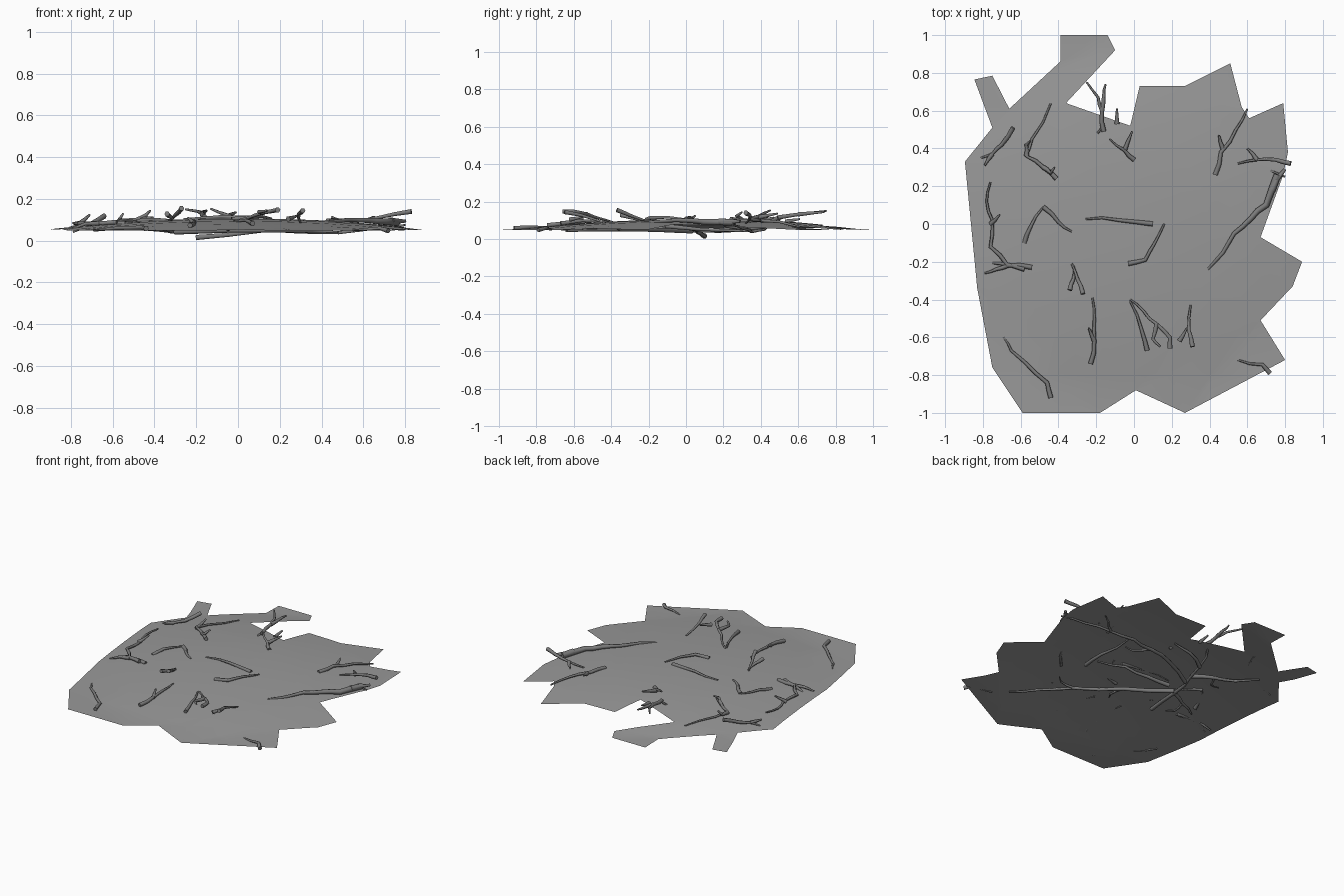
import bpy, bmesh, random
from mathutils import Vector

random.seed(4)


def grey(name, value):
    m = bpy.data.materials.new(name)
    m.diffuse_color = (value, value, value, 1)
    return m


MAT_GREY, TWIG_GREY = grey("mat_grey", 0.32), grey("twig_grey", 0.2)


def ground(x, y):
    """Height of the gently domed mat."""
    dy = y - 0.12
    return max(0.048, 0.108 - 0.065 * x * x - (0.085 if dy > 0 else 0.055) * dy * dy)


# Leaf mat: ragged outline, cut into a coarse grid and domed
outline = [(-.39, 1), (-.14, 1), (-.10, .92), (-.36, .64), (-.02, .52), (.03, .73),
           (.27, .73), (.51, .85), (.57, .62), (.61, .56), (.79, .64), (.815, .38),
           (.79, .26), (.67, -.07), (.89, -.20), (.84, -.33), (.67, -.51), (.80, -.72),
           (.27, -1), (.01, -.88), (-.18, -1), (-.59, -1), (-.75, -.76), (-.83, -.34),
           (-.895, .33), (-.75, .51), (-.845, .765), (-.75, .785), (-.66, .61), (-.39, .86)]
bm = bmesh.new()
bm.faces.new([bm.verts.new((x, y, 0)) for x, y in reversed(outline)])
bm.normal_update()
bmesh.ops.triangulate(bm, faces=bm.faces[:])
for axis in (Vector((1, 0, 0)), Vector((0, 1, 0))):
    for i in range(-4, 5):
        bmesh.ops.bisect_plane(bm, geom=bm.verts[:] + bm.edges[:] + bm.faces[:],
                               plane_co=axis * (i * 0.2 + 0.01), plane_no=axis)
for v in bm.verts:
    v.co.z = ground(v.co.x, v.co.y)
bm.normal_update()
for f in bm.faces:
    f.smooth = True
    if f.normal.z < 0:
        f.normal_flip()
me = bpy.data.meshes.new("leaf_mat")
bm.to_mesh(me)
bm.free()
me.materials.append(MAT_GREY)
bpy.context.collection.objects.link(bpy.data.objects.new("leaf_mat", me))


def twigs(name, paths, thick):
    """Tapered, slightly crooked sticks; each point is x, y, height above the mat."""
    cu = bpy.data.curves.new(name, 'CURVE')
    cu.dimensions = '3D'
    cu.bevel_depth = thick
    cu.bevel_resolution = 1
    cu.use_fill_caps = True
    cu.materials.append(TWIG_GREY)
    for path in paths:
        pts = [Vector((x, y, max(ground(x, y) + h, 0.012))) for x, y, h in path]
        line = [pts[0]]
        for a, b in zip(pts, pts[1:]):
            side = Vector((a.y - b.y, b.x - a.x, 0)) * random.uniform(-0.07, 0.07)
            line += [(a + b) / 2 + side, b]
        sp = cu.splines.new('POLY')
        sp.points.add(len(line) - 1)
        for i, p in enumerate(line):
            sp.points[i].co = (*p, 1)
            sp.points[i].radius = 1 - 0.6 * i / (len(line) - 1)
        sp.use_smooth = True
    bpy.context.collection.objects.link(bpy.data.objects.new(name, cu))


# Twigs lying on the left side
twigs("left_twigs", [
    [(-.41, .24, .01), (-.48, .30, .01), (-.57, .36, .015), (-.54, .45, .01), (-.44, .64, 0)],
    [(-.57, .36, .01), (-.57, .42, .02), (-.55, .44, .05)],
    [(-.48, .30, .01), (-.44, .27, .03), (-.42, .30, .05)],
    [(-.64, .51, .05), (-.70, .42, .015), (-.75, .37, .01), (-.81, .35, 0)],
    [(-.75, .37, .01), (-.79, .31, .02)],
    [(-.54, -.23, .0), (-.67, -.22, .012), (-.76, -.12, .015), (-.75, .02, .01),
     (-.78, .12, .015), (-.76, .22, .02)],
    [(-.67, -.22, .01), (-.73, -.24, .015), (-.79, -.26, .0)],
    [(-.76, -.0, .01), (-.71, .05, .05)],
    [(-.58, -.24, .01), (-.70, -.21, .01), (-.79, -.20, -.02)],
    [(-.58, -.10, -.005), (-.55, -.02, .012), (-.48, .09, .0)],
    [(-.48, .09, .0), (-.40, .01, .005), (-.33, -.04, 0)],
    [(-.44, -.92, .01), (-.46, -.84, .015), (-.58, -.73, .012), (-.65, -.67, .005), (-.69, -.60, 0)],
], 0.013)

# Twigs lying across the middle
twigs("middle_twigs", [
    [(.10, .0, .0), (-.08, .02, .008), (-.26, .025, .0)],
    [(-.16, .49, .02), (-.17, .60, .045), (-.19, .67, .06), (-.25, .75, .08)],
    [(-.17, .60, .045), (-.16, .68, .06), (-.15, .74, .07)],
    [(-.09, .53, .0), (-.09, .61, .02)],
    [(0, .34, .0), (-.05, .39, .02), (-.13, .45, .055)],
    [(-.05, .39, .015), (-.01, .49, .04)],
    [(-.03, -.21, 0), (.06, -.19, .01), (.11, -.10, .012), (.16, 0, 0)],
    [(-.27, -.37, .065), (-.30, -.29, .03), (-.33, -.21, 0)],
    [(-.34, -.35, .04), (-.32, -.29, .02), (-.32, -.22, 0)],
    [(-.23, -.74, .01), (-.21, -.62, .012), (-.21, -.50, .01), (-.22, -.39, 0)],
    [(-.21, -.62, .01), (-.24, -.55, .03)],
], 0.013)

# Twigs lying on the right side
twigs("right_twigs", [
    [(.19, -.66, .075), (.19, -.60, .07), (.12, -.53, .05), (.05, -.46, .02), (-.02, -.40, 0)],
    [(.07, -.67, .01), (.04, -.56, .015), (-.02, -.41, 0)],
    [(.12, -.53, .05), (.10, -.61, .06), (.14, -.65, .07)],
    [(.31, -.65, .075), (.29, -.56, .05), (.30, -.43, 0)],
    [(.24, -.62, .03), (.28, -.55, .04)],
    [(.72, -.79, 0), (.68, -.745, .012), (.55, -.72, .0)],
    [(.43, .26, 0), (.46, .38, .012), (.54, .50, .015), (.60, .61, .0)],
    [(.47, .40, .01), (.45, .47, .03)],
    [(.83, .32, .08), (.75, .34, .06), (.65, .34, .03), (.55, .32, 0)],
    [(.65, .34, .03), (.60, .40, .02)],
], 0.013)

# Long bough crossing from the mat's edge towards its middle
twigs("long_bough", [
    [(.76, .26, .02), (.70, .10, .015), (.62, .03, .015), (.53, -.05, .012), (.39, -.24, -.005)],
    [(.73, .18, .02), (.80, .29, .03)],
], 0.02)

# Branch network hanging under the mat
twigs("underside_branches", [
    [(-.28, .16, -.06), (-.06, .27, -.05), (.13, .32, -.05), (.30, .36, -.055),
     (.48, .35, -.05), (.65, .30, -.02), (.80, .25, .01)],
    [(-.36, -.26, -.03), (-.32, .02, -.055), (-.27, .22, -.06), (-.21, .45, -.03), (-.16, .52, .03)],
    [(-.30, .03, -.06), (-.05, -.16, -.055), (.19, -.35, -.045), (.36, -.52, -.03), (.48, -.64, -.02)],
    [(.30, -.11, -.03), (.33, .08, -.05), (.33, .34, -.055)],
    [(-.20, .10, -.09), (-.05, .08, -.08), (.12, .06, -.06), (.28, -.02, -.04)],
    [(-.27, .22, -.05), (-.40, .30, -.04), (-.54, .34, -.02), (-.64, .45, -.01)],
    [(-.33, .0, -.05), (-.46, -.08, -.03), (-.60, -.16, -.01)],
    [(-.24, .35, -.05), (-.10, .42, -.03), (.02, .42, -.01)],
], 0.014)
# Small spurs forking off the underside branches
twigs("underside_spurs", [
    [(.13, .32, -.05), (.20, .22, -.04), (.24, .20, -.02)],
    [(.48, .35, -.05), (.56, .42, -.03), (.60, .44, -.01)],
    [(-.05, -.16, -.05), (-.04, -.28, -.04), (-.08, -.34, -.02)],
    [(.19, -.35, -.045), (.29, -.36, -.03), (.33, -.33, -.02)],
    [(-.40, .30, -.04), (-.44, .22, -.04), (-.52, .20, -.02)],
    [(-.46, -.08, -.03), (-.48, -.18, -.03), (-.46, -.24, -.01)],
], 0.009)
